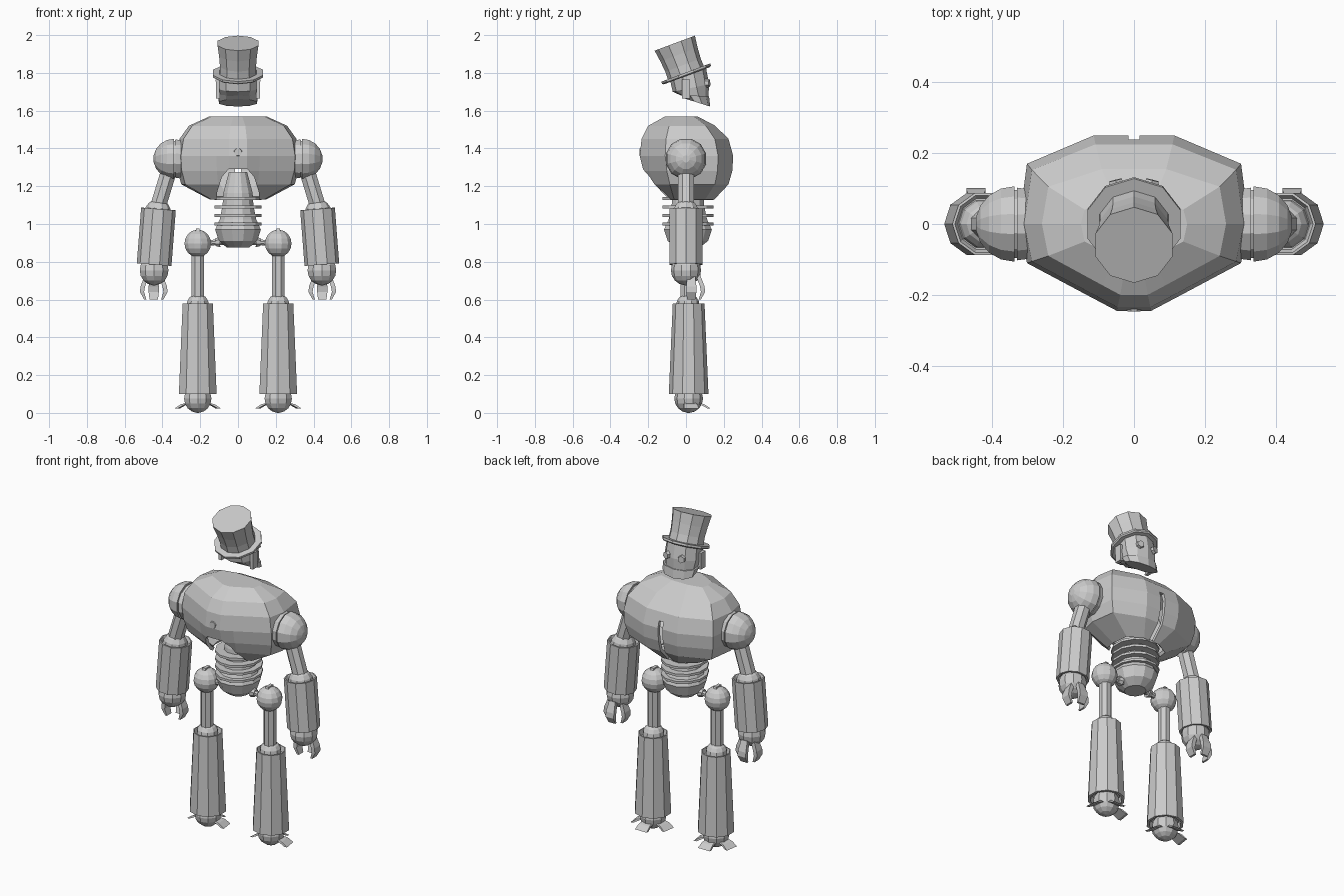
import bpy, bmesh, math
from mathutils import Vector as V

if "Cube" in bpy.data.objects:
    bpy.data.objects.remove(bpy.data.objects["Cube"])


def loft(name, rings):
    """Skin a list of equal-length point rings and cap both ends."""
    bm = bmesh.new()
    vs = [[bm.verts.new(p) for p in r] for r in rings]
    n = len(rings[0])
    for a, b in zip(vs, vs[1:]):
        for i in range(n):
            j = (i + 1) % n
            bm.faces.new((a[i], a[j], b[j], b[i]))
    bm.faces.new(vs[0])
    bm.faces.new(vs[-1])
    bmesh.ops.recalc_face_normals(bm, faces=bm.faces)
    me = bpy.data.meshes.new(name)
    bm.to_mesh(me)
    bm.free()
    ob = bpy.data.objects.new(name, me)
    bpy.context.collection.objects.link(ob)
    return ob


def rod(name, start, axis, prof, n=10, sy=1.0, turn=0.5):
    """Lathe (distance, radius) pairs along an axis."""
    start, axis = V(start), V(axis).normalized()
    q = axis.to_track_quat('Z', 'Y')
    rings = []
    for d, r in prof:
        rings.append([start + axis * d + q @ V((
            r * math.cos(2 * math.pi * (i + turn) / n),
            r * sy * math.sin(2 * math.pi * (i + turn) / n), 0)) for i in range(n)])
    return loft(name, rings)


def ball(name, c, r, n=12, axis=(0, 0, 1), a0=-85, a1=85, steps=8):
    """Low-poly sphere, or part of one between two latitudes."""
    prof = [(r * math.sin(math.radians(a)), r * math.cos(math.radians(a)))
            for a in (a0 + (a1 - a0) * k / steps for k in range(steps + 1))]
    return rod(name, c, axis, prof, n)


def claw(name, c, d, path):
    """Flat finger: (outward, z, half width, half thickness) along direction d."""
    c, d = V(c), V(d).normalized()
    t = V((-d.y, d.x, 0))
    loft(name, [[c + d * (o + a * th) + t * (b * w) + V((0, 0, z))
                 for a, b in ((-1, -1), (1, -1), (1, 1), (-1, 1))]
                for o, z, w, th in path])


def cut(ob, name, pts, y0, y1):
    """Boolean away a prism drawn in x-z."""
    c = loft(name, [[V((x, y, z)) for x, z in pts] for y in (y0, y1)])
    c.hide_render = True
    c.hide_set(True)
    m = ob.modifiers.new(name, 'BOOLEAN')
    m.operation, m.object, m.solver = 'DIFFERENCE', c, 'EXACT'


# Torso shell: one plan outline scaled per level, hollow and open below
half = [(.35, 1), (.93, .68), (1, 0), (.93, -.45), (.35, -.86), (.15, -1)]
plan = half + [(-x, y) for x, y in reversed(half)]
levels = [(1.13, -.14, .15, .15), (1.21, -.19, .225, .30), (1.28, -.225, .245, .32),
          (1.36, -.245, .25, .325), (1.45, -.235, .225, .31), (1.52, -.20, .155, .26),
          (1.57, -.11, .06, .15)]
torso = loft("torso_shell", [[V((x * hx, y * (y1 if y > 0 else -y0), z)) for x, y in plan]
                             for z, y0, y1, hx in levels])
bm = bmesh.new()
bm.from_mesh(torso.data)
bmesh.ops.delete(bm, geom=[f for f in bm.faces if all(v.co.z < 1.14 for v in f.verts)],
                 context='FACES_ONLY')
bm.to_mesh(torso.data)
bm.free()
sol = torso.modifiers.new("wall", 'SOLIDIFY')
sol.thickness, sol.offset = .02, -1
cut(torso, "belly_arch_cutter",
    [(-.12, 1.05), (-.11, 1.17), (-.085, 1.25), (-.05, 1.29),
     (.05, 1.29), (.085, 1.25), (.11, 1.17), (.12, 1.05)], -.4, -.02)
cut(torso, "back_slit_cutter", [(-.015, 1.05), (-.015, 1.4), (.015, 1.4), (.015, 1.05)], .1, .4)
rod("chest_button", (0, -.235, 1.38), (0, -1, 0), [(0, .024), (.012, .02)], 8)

# Waist column with stacked rings, and rounded pelvis
rod("waist", (0, .01, .875), (0, 0, 1),
    [(0, .06), (.035, .105), (.095, .125), (.15, .10), (.22, .085), (.29, .08), (.40, .05)],
    12, 1.05)
for k in range(4):
    rod("waist_ring", (0, .01, .995 + k * .045 - .002), (0, 0, 1),
        [(0, .13), (.014, .13)], 12, 1.08)

# Head, tilted with its face toward +y
tilt = math.radians(20.5)
up = V((0, -math.sin(tilt), math.cos(tilt)))
fwd = V((0, math.cos(tilt), math.sin(tilt)))
brim_c = V((0, .005, 1.785))


def head_ring(y0, z0, y1, z1, hx, n=10):
    """Sloping ring from rear (y0, z0) to front (y1, z1)."""
    out = []
    for i in range(n):
        a = 2 * math.pi * (i + .5) / n
        t = (1 + math.sin(a) / math.cos(math.pi / n / 5)) / 2
        out.append(V((hx * math.cos(a), y0 + (y1 - y0) * t, z0 + (z1 - z0) * t)))
    return out


skull = loft("skull", [head_ring(-.085, 1.765, .105, 1.83, .105),
                       head_ring(-.07, 1.70, .122, 1.74, .11),
                       head_ring(-.025, 1.68, .118, 1.66, .10)])
loft("jaw", [head_ring(-.03, 1.685, .122, 1.675, .112),
             head_ring(.0, 1.662, .128, 1.622, .105)])
for s in (-1, 1):
    rod("eye_socket", (s * .045, .095, 1.745), (s * .25, 1, .05), [(0, .024), (.03, .021)], 6)
    claw("jaw_strap", (0, .0, 0), (s, 0, 0),
         [(.106, 1.665, .022, .01), (.108, 1.765, .022, .01)])

# Top hat
rod("hat_brim", brim_c, up, [(0, .13), (.006, .138), (.018, .138)], 10)
rod("hat_crown", brim_c, up, [(.01, .102), (.06, .10), (.12, .105), (.184, .114)], 10)

for s in (-1, 1):
    # Shoulder collar and dome
    rod("shoulder_collar", (s * .285, 0, 1.345), (s, 0, 0), [(0, .10), (.045, .106)], 12)
    ball("shoulder", (s * .338, 0, 1.345), .11, 12, (s, 0, 0), 0, 80, 4)
    ball("shoulder_joint", (s * .338, 0, 1.345), .10, 12, (s, 0, 0), -40, 10, 3)

    # Arm
    arm = V((s * .07, 0, -.23))
    rod("upper_arm", (s * .36, 0, 1.30), arm, [(0, .045), (.25, .045)], 8)
    fore = V((s * .023, 0, -.295))
    ball("elbow", (s * .425, 0, 1.06), .07, 10, -fore)
    rod("forearm", (s * .421, 0, 1.08), fore,
        [(.02, .075), (0, .085), (0.001, .092), (.296, .092), (.296, .08), (.28, .07)], 10)
    ball("wrist", (s * .444, 0, .755), .08, 10)
    for d in ((1, 0, 0), (-1, 0, 0), (0, 1, 0)):
        claw("finger", (s * .446, .028, 0), d,
             [(.035, .73, .02, .012), (.058, .67, .027, .012),
              (.062, .64, .027, .011), (.045, .60, .022, .006)])

    # Hip
    hx = s * .213
    rod("hip_rod", (s * .07, 0, .905), (s, 0, -.05), [(0, .016), (.11, .016)], 8)
    rod("hip_socket", (s * .095, 0, .905), (s, 0, -.05), [(0, .03), (.025, .022)], 8)
    ball("hip_ball", (hx, 0, .897), .073, 12)
    claw("hip_tab", (hx, 0, 0), (1, 0, 0), [(0, .95, .03, .012), (0, .975, .022, .01)])

    # Leg
    rod("thigh", (hx, .005, .86), (0, 0, -1), [(0, .036), (.27, .036)], 8)
    ball("knee", (hx, .01, .57), .062, 10)
    rod("shin", (hx, .014, .58), (0, 0, -1),
        [(.03, .07), (0, .078), (.001, .084), (.48, .105), (.48, .09), (.45, .08)], 10)
    ball("ankle", (hx, .014, .076), .076, 10)
    for d in ((1, .15, 0), (-1, .15, 0), (0, 1, 0)):
        claw("toe", (hx, .012, 0), d,
             [(.05, .052, .03, .012), (.075, .045, .036, .012), (.112, .022, .04, .008)])
